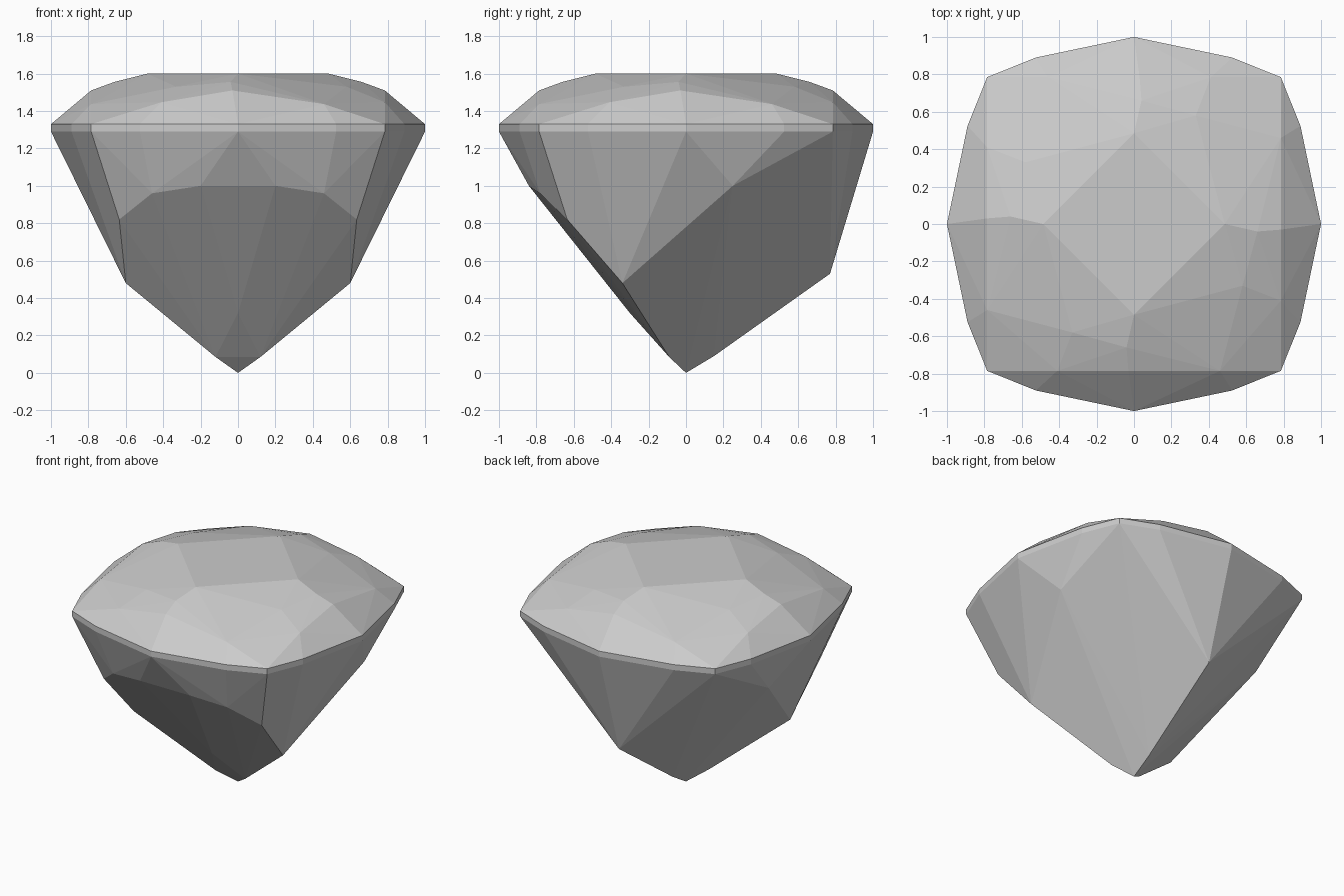
import bpy
import bmesh
import math
from mathutils import Matrix, Vector

start_cube = bpy.data.objects.get("Cube")
if start_cube:
    bpy.data.objects.remove(start_cube, do_unlink=True)


def flat_colour(name, rgb):
    """Plain material that shows the same in the viewport and a render."""
    colour = (*rgb, 1.0)
    material = bpy.data.materials.new(name)
    material.use_nodes = True
    material.diffuse_color = colour
    shader = material.node_tree.nodes["Principled BSDF"]
    shader.inputs["Base Color"].default_value = colour
    return material


def quarter_turns(points):
    """Repeat points four times around the vertical axis."""
    return [Matrix.Rotation(turn * math.pi / 2, 3, "Z") @ Vector(point)
            for turn in range(4) for point in points]


def mirrored(points):
    """Repeat points on both sides of the middle plane."""
    return [Vector((side * x, y, z)) for x, y, z in points for side in (-1, 1)]


def build_faceted_solid(name, points, material):
    """Wrap flat facets around the corner points of a convex stone."""
    bm = bmesh.new()
    for point in points:
        bm.verts.new(point)
    bmesh.ops.remove_doubles(bm, verts=bm.verts, dist=0.001)
    hull = bmesh.ops.convex_hull(bm, input=bm.verts)
    inside = [v for v in hull["geom_interior"] if isinstance(v, bmesh.types.BMVert)]
    bmesh.ops.delete(bm, geom=inside, context="VERTS")
    # Merge triangles that lie in one facet
    bmesh.ops.dissolve_limit(bm, angle_limit=math.radians(1.5),
                             verts=bm.verts, edges=bm.edges)
    bmesh.ops.recalc_face_normals(bm, faces=bm.faces)
    mesh = bpy.data.meshes.new(name)
    bm.to_mesh(mesh)
    bm.free()
    mesh.materials.append(material)
    solid = bpy.data.objects.new(name, mesh)
    bpy.context.collection.objects.link(solid)
    return solid


# Girdle: thin upright band with a cushion outline
outline = [(0, -1), (0.525, -0.89), (0.785, -0.785), (0.89, -0.525)]
girdle = quarter_turns([(x, y, z) for x, y in outline for z in (1.29, 1.33)])

# Crown: square table, star corners and bezel corners, slightly twisted
crown = quarter_turns([
    (0, -0.485, 1.6),
    (-0.04, -0.66, 1.556),
    (-0.33, -0.58, 1.53),
    (-0.03, -0.785, 1.51),
    (-0.41, -0.785, 1.447),
    (0.46, -0.785, 1.437),
])

# Pavilion: uneven lower facets running down to the point
pavilion = mirrored([
    (0.2, -0.84, 1.0),
    (0.46, -0.78, 0.96),
    (0.635, -0.635, 0.82),
    (0.6, -0.34, 0.48),
    (0.84, 0.25, 1.0),
    (0.12, -0.09, 0.085),
]) + [Vector(p) for p in [
    (0, -0.3, 0.32),
    (0, 0.77, 0.53),
    (0, 0.15, 0.09),
    (0, 0, 0),
]]

stone_grey = flat_colour("pale_grey_stone", (0.6, 0.6, 0.6))
build_faceted_solid("cut_gemstone", girdle + crown + pavilion, stone_grey)
